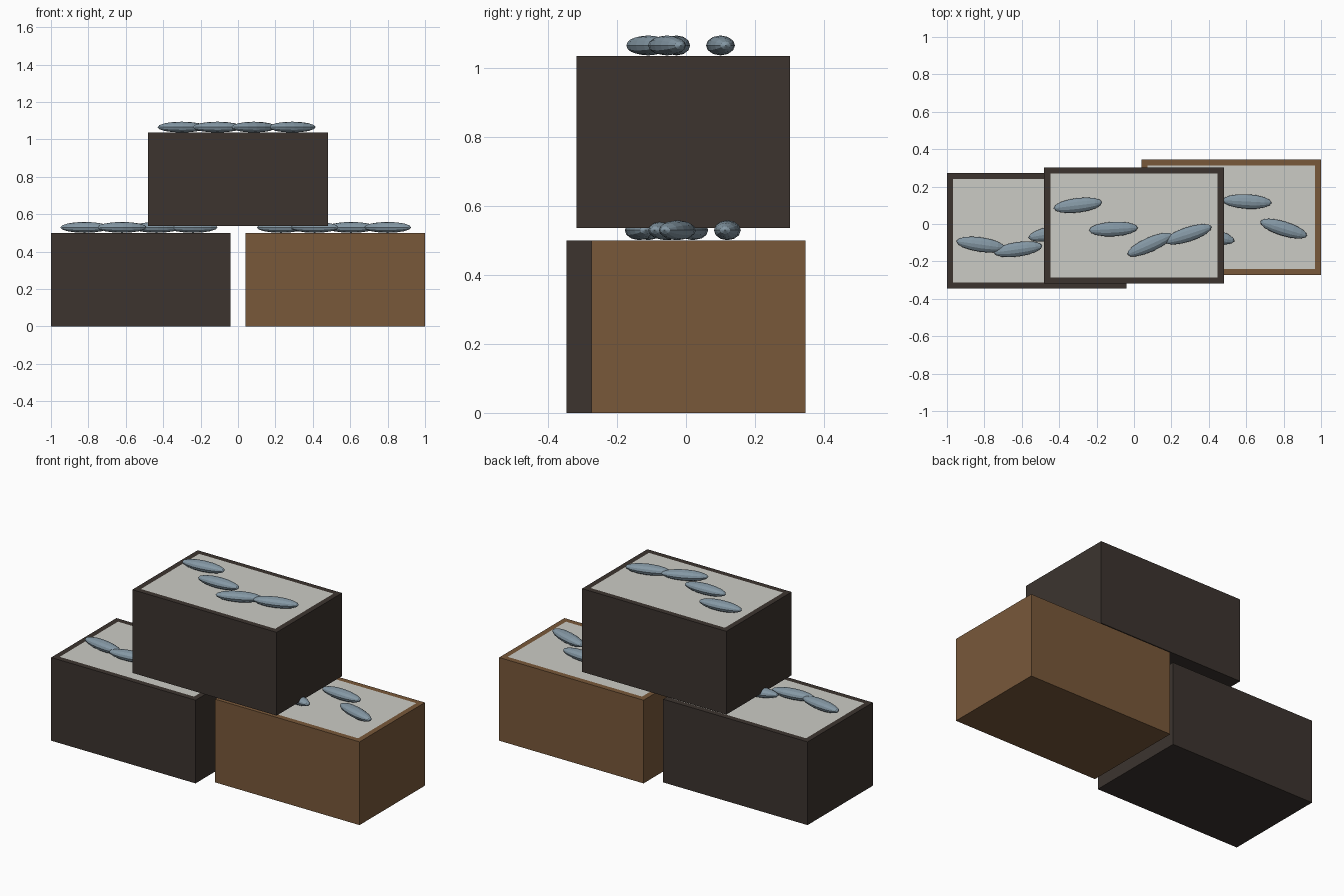
import bpy, bmesh
from math import radians
from mathutils import Matrix

if "Cube" in bpy.data.objects:
    bpy.data.objects.remove(bpy.data.objects["Cube"])


def material(name, rgb):
    m = bpy.data.materials.new(name)
    m.use_nodes = True
    m.diffuse_color = (*rgb, 1)
    m.node_tree.nodes["Principled BSDF"].inputs["Base Color"].default_value = (*rgb, 1)
    return m


dark_wood = material("dark wood", (0.045, 0.034, 0.028))
brown_wood = material("brown wood", (0.19, 0.098, 0.042))
ice = material("ice", (0.60, 0.60, 0.56))
fish_skin = material("fish skin", (0.23, 0.31, 0.37))

WIDTH, DEPTH, HEIGHT, RIM = 0.96, 0.62, 0.5, 0.047


def add_object(name, bm, materials, location, turn=0):
    mesh = bpy.data.meshes.new(name)
    bm.to_mesh(mesh)
    bm.free()
    for m in materials:
        mesh.materials.append(m)
    ob = bpy.data.objects.new(name, mesh)
    ob.location = location
    ob.rotation_euler.z = radians(turn)
    bpy.context.collection.objects.link(ob)
    return ob


# Crate: a closed box whose inset top face is the bed of ice
def crate(name, x, y, base, wood):
    bm = bmesh.new()
    bmesh.ops.create_cube(bm, size=1, matrix=Matrix.Diagonal((WIDTH, DEPTH, HEIGHT, 1)))
    top = max(bm.faces, key=lambda f: f.calc_center_median().z)
    bmesh.ops.inset_region(bm, faces=[top], thickness=RIM)
    top.material_index = 1
    add_object(name, bm, [wood, ice], (x, y, base + HEIGHT / 2))


# Fish: a slim faceted spindle lying along x
def fish(name, x, y, z, turn):
    bm = bmesh.new()
    lengthwise = Matrix.Diagonal((0.131, 0.039, 0.029, 1)) @ Matrix.Rotation(radians(90), 4, "Y")
    bmesh.ops.create_uvsphere(bm, u_segments=12, v_segments=8, radius=1, matrix=lengthwise)
    add_object(name, bm, [fish_skin], (x, y, z), turn)


# Each stack entry: crate placement, wood, and fish as (x, y, turn)
stacks = {
    "right": (-0.52, -0.036, 0, dark_wood,
              [(-0.82, -0.11, -8), (-0.62, -0.135, 8), (-0.435, -0.05, 10), (-0.24, -0.03, 5)]),
    "left": (0.52, 0.036, 0, brown_wood,
             [(0.23, 0.02, -10), (0.41, -0.06, -14), (0.605, 0.12, -3), (0.80, -0.025, -17)]),
    "upper": (0, -0.008, 0.536, dark_wood,
              [(-0.30, 0.10, 7), (-0.11, -0.027, 3), (0.085, -0.11, 24), (0.29, -0.055, 18)]),
}
for side, (x, y, base, wood, catch) in stacks.items():
    crate(side + "_crate", x, y, base, wood)
    for i, (fx, fy, turn) in enumerate(catch, 1):
        fish(f"{side}_fish_{i}", fx, fy, base + HEIGHT + 0.03, turn)
